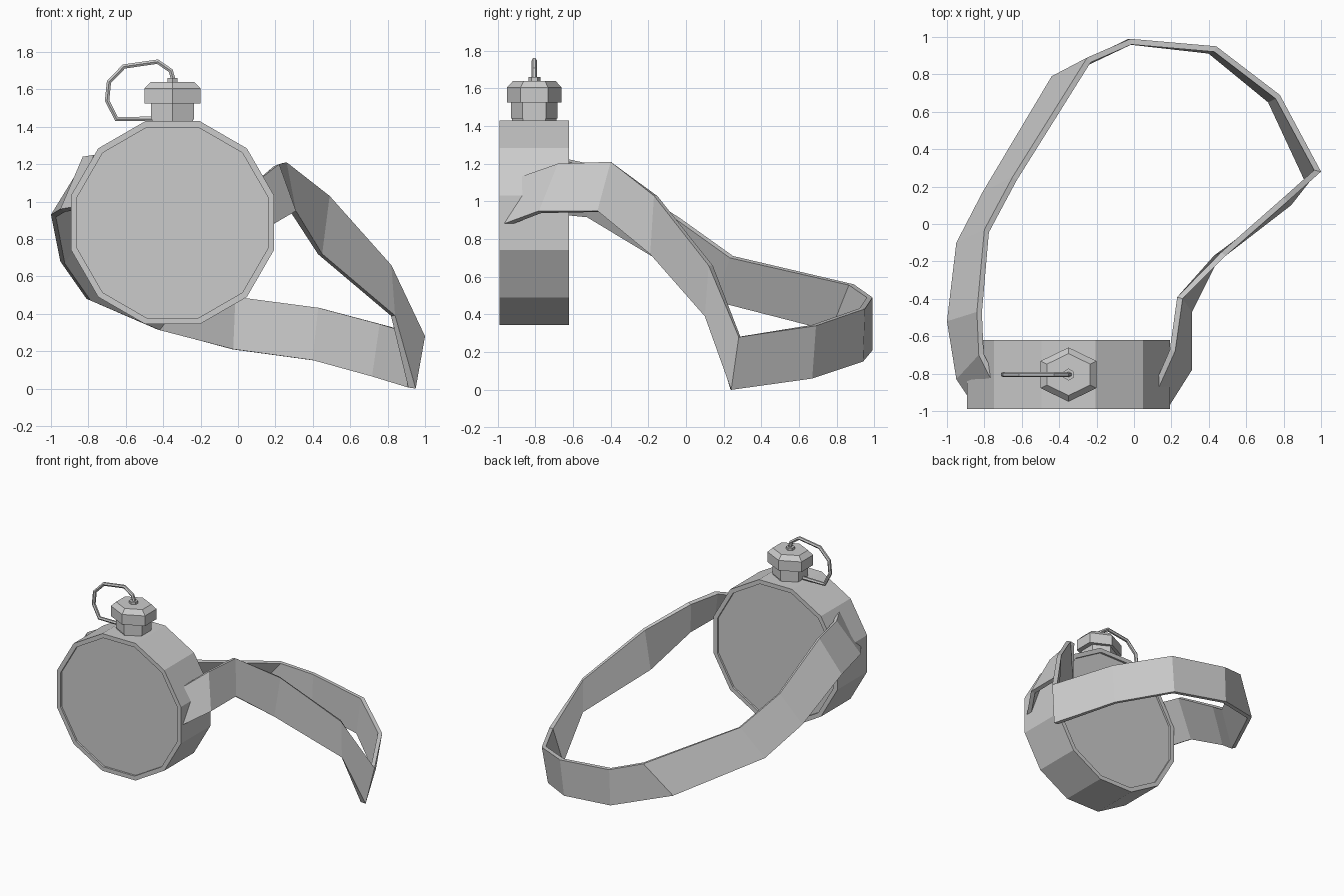
import bpy
import bmesh
import math
from mathutils import Vector

cube = bpy.data.objects.get("Cube")
if cube:
    bpy.data.objects.remove(cube, do_unlink=True)

# Single grey material
GREY = (0.6, 0.6, 0.6, 1)
grey = bpy.data.materials.new("plain grey")
grey.use_nodes = True
grey.diffuse_color = GREY
grey.node_tree.nodes["Principled BSDF"].inputs["Base Color"].default_value = GREY

CENTRE_X, CENTRE_Y = -0.35, -0.805


def add_mesh(name, bm):
    mesh = bpy.data.meshes.new(name)
    bm.to_mesh(mesh)
    bm.free()
    mesh.materials.append(grey)
    obj = bpy.data.objects.new(name, mesh)
    bpy.context.collection.objects.link(obj)
    return obj


def turned(name, profile, sides, place, phase=0.0):
    """Loft regular rings of (position along axis, radius) and cap both ends."""
    bm = bmesh.new()
    rings = []
    for along, radius in profile:
        ring = []
        for i in range(sides):
            a = phase + math.tau * i / sides
            ring.append(bm.verts.new(place(radius * math.cos(a), radius * math.sin(a), along)))
        rings.append(ring)
    for low, high in zip(rings, rings[1:]):
        for i in range(sides):
            j = (i + 1) % sides
            bm.faces.new((low[i], low[j], high[j], high[i]))
    bm.faces.new(rings[0][::-1])
    bm.faces.new(rings[-1])
    bmesh.ops.recalc_face_normals(bm, faces=bm.faces)
    return add_mesh(name, bm)


def upright(stretch):
    return lambda u, v, w: (CENTRE_X + u * stretch, CENTRE_Y + v, w)


# Twelve-sided flask with a recessed panel on each side
BACK, FRONT, RIM, PANEL, RECESS = -0.62, -0.99, 0.562, 0.528, 0.015
turned("flask_body",
       [(FRONT + RECESS, PANEL), (FRONT, PANEL), (FRONT, RIM),
        (BACK, RIM), (BACK, PANEL), (BACK - RECESS, PANEL)],
       12, lambda u, v, w: (CENTRE_X + u, w, 0.887 + v), math.radians(15))

# Neck, cap and top knob
HEX = math.radians(30)
turned("neck_collar", [(1.42, 0.118), (1.445, 0.118)], 6, upright(1.07), HEX)
turned("neck", [(1.44, 0.123), (1.46, 0.123), (1.54, 0.123)], 6, upright(1.07), HEX)
turned("cap", [(1.525, 0.145), (1.605, 0.145), (1.64, 0.112)], 6, upright(1.19), HEX)
turned("cap_knob", [(1.635, 0.032), (1.66, 0.032)], 6, upright(1), HEX)

# Retaining wire from knob to neck
wire_path = [(-0.345, 1.65), (-0.36, 1.7), (-0.43, 1.748), (-0.61, 1.722),
             (-0.69, 1.64), (-0.7, 1.54), (-0.65, 1.442), (-0.45, 1.442)]
curve = bpy.data.curves.new("cap_wire", "CURVE")
curve.dimensions = "3D"
curve.bevel_depth = 0.014
curve.bevel_resolution = 1
curve.use_fill_caps = True
spline = curve.splines.new("POLY")
spline.points.add(len(wire_path) - 1)
for point, (x, z) in zip(spline.points, wire_path):
    point.co = (x, CENTRE_Y, z, 1)
curve.materials.append(grey)
wire = bpy.data.objects.new("cap_wire", curve)
bpy.context.collection.objects.link(wire)
bpy.ops.object.select_all(action="DESELECT")
wire.select_set(True)
bpy.context.view_layer.objects.active = wire
bpy.ops.object.convert(target="MESH")
for poly in wire.data.polygons:
    poly.use_smooth = False

# Carrying strap: upper and lower edge points, left side round the back to the right side
stations = [
    ((0.13, -0.88, 1.13), (0.19, -0.97, 0.88)),
    ((0.22, -0.68, 1.2), (0.31, -0.78, 0.95)),
    ((0.26, -0.4, 1.21), (0.31, -0.47, 0.95)),
    ((0.49, -0.17, 1.03), (0.45, -0.19, 0.72)),
    ((0.82, 0.12, 0.66), (0.84, 0.1, 0.39)),
    ((1, 0.28, 0.28), (0.95, 0.24, 0)),
    ((0.78, 0.69, 0.34), (0.74, 0.67, 0.06)),
    ((0.44, 0.95, 0.43), (0.41, 0.94, 0.15)),
    ((-0.02, 0.99, 0.49), (-0.03, 0.99, 0.21)),
    ((-0.25, 0.89, 0.56), (-0.44, 0.79, 0.32)),
    ((-0.65, 0.25, 0.71), (-0.81, 0.17, 0.48)),
    ((-0.8, -0.03, 0.91), (-0.95, -0.1, 0.68)),
    ((-0.84, -0.47, 1.19), (-1, -0.52, 0.93)),
    ((-0.83, -0.7, 1.24), (-0.95, -0.83, 0.96)),
    ((-0.77, -0.82, 1.25), (-0.89, -0.92, 0.97)),
]
bm = bmesh.new()
rows = [[bm.verts.new(Vector(p)) for p in pair] for pair in stations]
for (top_a, low_a), (top_b, low_b) in zip(rows, rows[1:]):
    bm.faces.new((top_a, low_a, low_b, top_b))
strap = add_mesh("strap", bm)
solid = strap.modifiers.new("thickness", "SOLIDIFY")
solid.thickness = 0.03
solid.offset = -1
solid.use_even_offset = True
